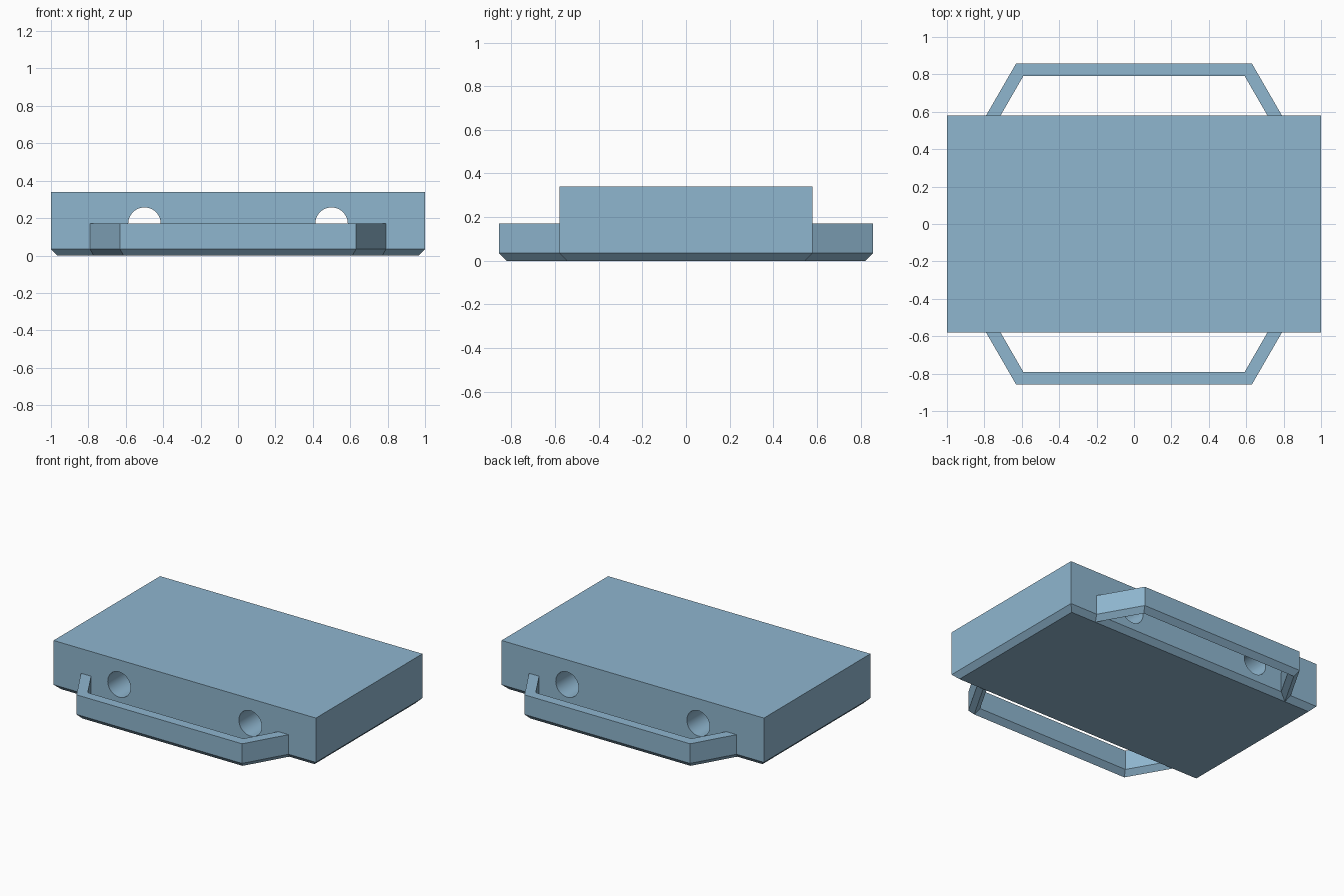
import bpy, bmesh, math

if "Cube" in bpy.data.objects:
    bpy.data.objects.remove(bpy.data.objects["Cube"])

blue = bpy.data.materials.new("light_steel_blue")
blue.diffuse_color = (0.275, 0.468, 0.624, 1)
blue.use_nodes = True
blue.node_tree.nodes["Principled BSDF"].inputs["Base Color"].default_value = blue.diffuse_color

W, D, H, CH = 1.0, 0.58, 0.34, 0.035   # half width, half depth, height, bottom chamfer
SLOPE = 1 / math.tan(math.radians(60))


def add_object(name, bm):
    bmesh.ops.recalc_face_normals(bm, faces=bm.faces)
    mesh = bpy.data.meshes.new(name)
    bm.to_mesh(mesh)
    bm.free()
    mesh.materials.append(blue)
    obj = bpy.data.objects.new(name, mesh)
    bpy.context.collection.objects.link(obj)
    return obj


def loft(bm, rings, closed_ends=True):
    """Bridge equal rings of points into a closed solid."""
    vs = [[bm.verts.new(p) for p in r] for r in rings]
    n = len(vs[0])
    for a, b in zip(vs, vs[1:]):
        for i in range(n):
            bm.faces.new((a[i], a[(i + 1) % n], b[(i + 1) % n], b[i]))
    bm.faces.new(vs[0])
    bm.faces.new(vs[-1])


def rect(inset, z):
    x, y = W - inset, D - inset
    return [(-x, -y, z), (x, -y, z), (x, y, z), (-x, y, z)]


# Slab with chamfered bottom edges
bm = bmesh.new()
loft(bm, [rect(CH, 0), rect(0, CH), rect(0, H)])
slab = add_object("slab_body", bm)

# Two round holes through the depth of the slab
for sx in (-1, 1):
    bm = bmesh.new()
    rings = [[(sx * 0.5 + 0.087 * math.cos(t * math.tau / 48), y,
               0.17 + 0.087 * math.sin(t * math.tau / 48)) for t in range(48)]
             for y in (-0.8, 0.8)]
    loft(bm, rings)
    cutter = add_object("hole_cutter", bm)
    mod = slab.modifiers.new("hole", 'BOOLEAN')
    mod.operation, mod.solver, mod.object = 'DIFFERENCE', 'EXACT', cutter
    bpy.context.view_layer.objects.active = slab
    bpy.ops.object.modifier_apply(modifier=mod.name)
    bpy.data.objects.remove(cutter)

bpy.ops.object.select_all(action='DESELECT')
slab.select_set(True)
bpy.context.view_layer.objects.active = slab
bpy.ops.object.shade_smooth_by_angle(angle=math.radians(30))

# Handle bars: a bar pointed along its underside, with slanted legs rooted in the slab
SECTION = [(0.0, 0.17), (0.067, 0.17), (0.067, CH), (0.0335, 0.0), (0.0, CH)]  # inward offset, z


def handle_ring(side, at_root, sy):
    ring = []
    for off, z in SECTION:
        y = 0.857 - off
        x = 0.631 - off * SLOPE
        if at_root:
            x += (y - 0.53) * SLOPE
            y = 0.53
        ring.append((side * x, sy * y, z))
    return ring


for name, sy in (("front_handle", -1), ("back_handle", 1)):
    bm = bmesh.new()
    loft(bm, [handle_ring(s, root, sy) for s, root in
              ((-1, True), (-1, False), (1, False), (1, True))])
    add_object(name, bm)
